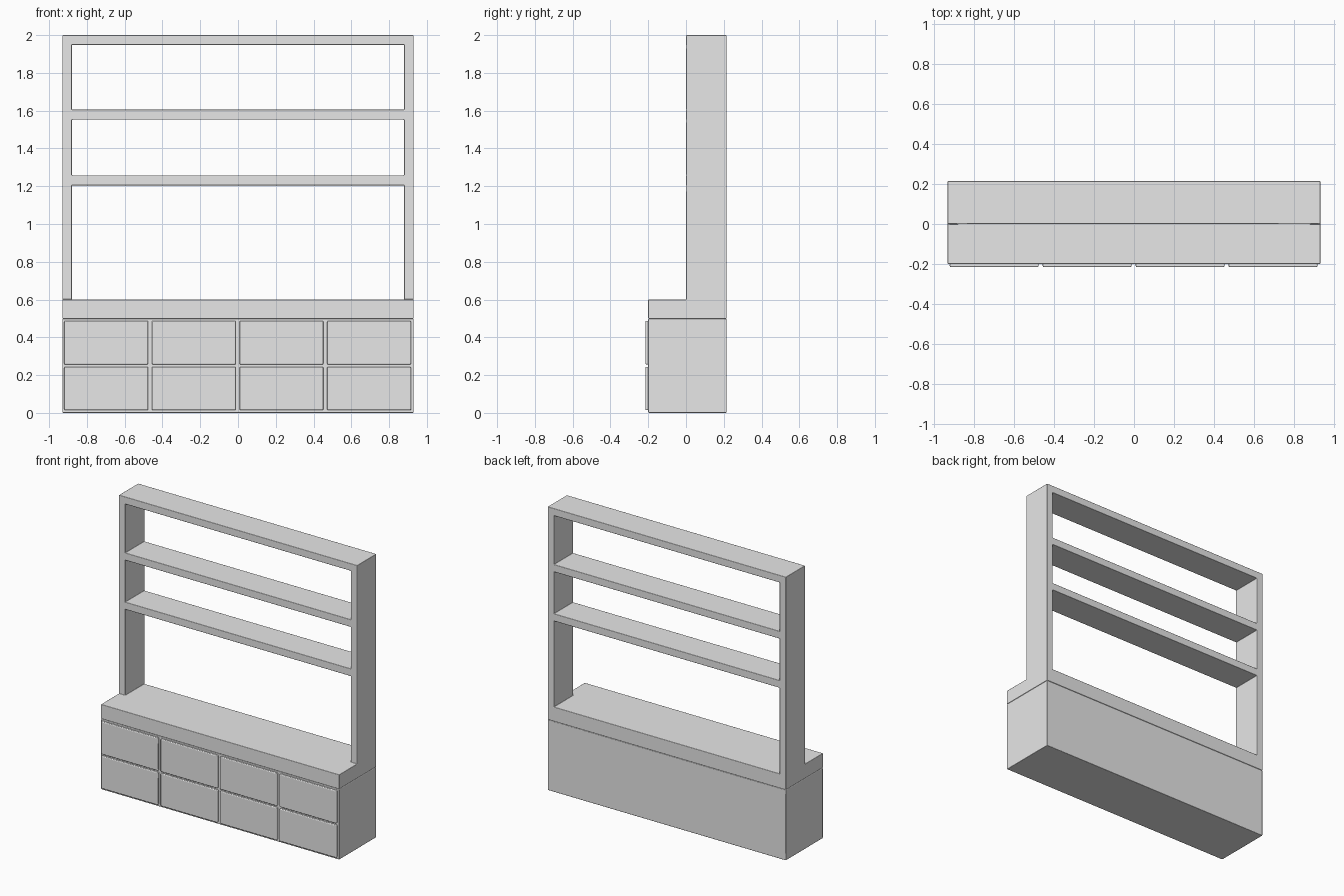
import bpy, bmesh
from itertools import product

if "Cube" in bpy.data.objects:
    bpy.data.objects.remove(bpy.data.objects["Cube"], do_unlink=True)

# Single light grey finish
GREY = (0.8, 0.8, 0.8, 1)
mat = bpy.data.materials.new("light grey")
mat.use_nodes = True
mat.diffuse_color = GREY
mat.node_tree.nodes["Principled BSDF"].inputs["Base Color"].default_value = GREY


def block_solid(name, xs, ys, zs, filled, bevel):
    """One continuous solid made from the filled cells of a box grid."""
    bm = bmesh.new()
    verts = {}
    faces = {}

    def corner(i, j, k):
        if (i, j, k) not in verts:
            verts[i, j, k] = bm.verts.new((xs[i], ys[j], zs[k]))
        return i, j, k

    cells = product(range(len(xs) - 1), range(len(ys) - 1), range(len(zs) - 1))
    for cell in cells:
        if not filled(*cell):
            continue
        for axis, side in product(range(3), (0, 1)):
            u, v = (axis + 1) % 3, (axis + 2) % 3
            ring = []
            for a, b in ((0, 0), (1, 0), (1, 1), (0, 1)):
                p = list(cell)
                p[axis] += side
                p[u] += a
                p[v] += b
                ring.append(corner(*p))
            # A face shared by two cells is interior and cancels out
            key = frozenset(ring)
            if key in faces:
                del faces[key]
            else:
                faces[key] = ring if side else ring[::-1]
    for ring in faces.values():
        bm.faces.new([verts[p] for p in ring])
    loose = [v for v in bm.verts if not v.link_faces]
    bmesh.ops.delete(bm, geom=loose, context='VERTS')
    for f in bm.faces:
        f.smooth = True
    mesh = bpy.data.meshes.new(name)
    bm.to_mesh(mesh)
    bm.free()
    mesh.materials.append(mat)
    ob = bpy.data.objects.new(name, mesh)
    bpy.context.collection.objects.link(ob)
    mod = ob.modifiers.new("rounded_edges", 'BEVEL')
    mod.width = bevel
    mod.segments = 2
    mod.limit_method = 'ANGLE'
    mod.harden_normals = True
    return ob


def box(name, x, y, z, bevel):
    return block_solid(name, x, y, z, lambda *c: True, bevel)


HALF, INNER, FRONT, BACK = 0.93, 0.88, -0.2, 0.215

# Cabinet body
box("cabinet", (-HALF, HALF), (FRONT, BACK), (0, 0.498), 0.005)

# Counter, side posts and shelves in one piece
block_solid(
    "counter_and_shelf_frame",
    (-HALF, -INNER, INNER, HALF),
    (FRONT, 0, BACK),
    (0.498, 0.6, 1.205, 1.258, 1.552, 1.605, 1.948, 2),
    lambda i, j, k: k == 0 or (j == 1 and (i != 1 or k % 2 == 0)),
    0.004)

# Drawer fronts: four columns, two rows
for row, (low, high) in enumerate(((0.014, 0.244), (0.256, 0.487))):
    for col in range(4):
        cx = -0.698 + col * 0.464
        box(f"drawer_front_{row + 1}_{col + 1}", (cx - 0.222, cx + 0.222),
            (-BACK, FRONT + 0.004), (low, high), 0.006)
